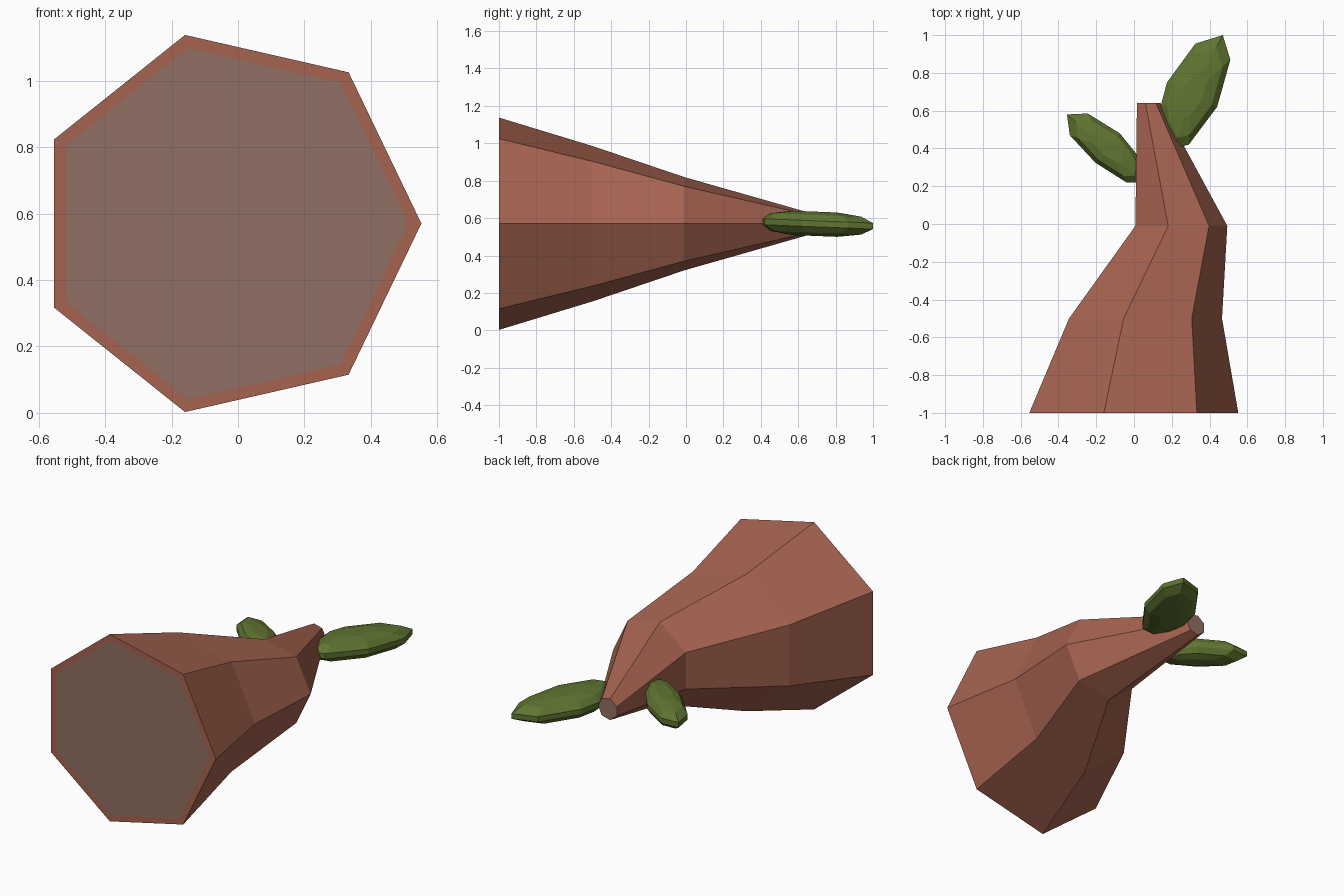
import bpy, bmesh
from math import cos, sin, tau
from mathutils import Vector

cube = bpy.data.objects.get("Cube")
if cube:
    bpy.data.objects.remove(cube, do_unlink=True)


def material(name, rgb):
    m = bpy.data.materials.new(name)
    m.use_nodes = True
    m.diffuse_color = (*rgb, 1)
    m.node_tree.nodes["Principled BSDF"].inputs["Base Color"].default_value = (*rgb, 1)
    return m


bark = material("bark_brown", (0.38, 0.125, 0.08))
wood = material("cut_wood", (0.28, 0.16, 0.125))
green = material("leaf_green", (0.115, 0.175, 0.03))
MID = 0.57


def loft(name, rings, mats):
    """Skin a list of closed rings, cap both ends and return object and bmesh."""
    bm = bmesh.new()
    loops = [[bm.verts.new(p) for p in ring] for ring in rings]
    n = len(loops[0])
    for a, b in zip(loops, loops[1:]):
        for i in range(n):
            j = (i + 1) % n
            bm.faces.new((a[i], a[j], b[j], b[i]))
    caps = [bm.faces.new(loops[0]), bm.faces.new(loops[-1])]
    bmesh.ops.recalc_face_normals(bm, faces=bm.faces)
    mesh = bpy.data.meshes.new(name)
    obj = bpy.data.objects.new(name, mesh)
    bpy.context.collection.objects.link(obj)
    for m in mats:
        mesh.materials.append(m)
    return obj, bm, caps


# Seven-sided bent trunk: (y, centre x, radius)
sections = [(-1, -0.03, 0.582), (-0.5, 0.04, 0.426), (-0.01, 0.238, 0.256), (0.64, 0.075, 0.066)]
rings = [[(cx + r * cos(tau * i / 7), y, MID + r * sin(tau * i / 7)) for i in range(7)]
         for y, cx, r in sections]
trunk, bm, caps = loft("trunk", rings, [bark, wood])

# Cut ends: the wide one keeps a bark rim
bmesh.ops.inset_individual(bm, faces=[caps[0]], thickness=0.04)
for cap in caps:
    cap.material_index = 1
bm.to_mesh(trunk.data)
bm.free()


# Flat, domed leaves built from an outline: (scale, height) layers
layers = [(0.4, -0.065), (0.8, -0.048), (1, -0.016), (1, 0.016), (0.8, 0.048), (0.4, 0.065)]


def leaf(name, outline, tilt):
    pts = [Vector(p) for p in outline]
    c = sum(pts, Vector((0, 0))) / len(pts)
    rings = []
    for s, h in layers:
        ring = [c + (p - c) * s for p in pts]
        rings.append([(q.x, q.y, MID + h + tilt * (q.y - c.y)) for q in ring])
    obj, bm, _ = loft(name, rings, [green])
    bm.to_mesh(obj.data)
    bm.free()


leaf("left_leaf", [(0.47, 1), (0.325, 0.955), (0.175, 0.75), (0.14, 0.62), (0.16, 0.5),
                   (0.215, 0.4), (0.29, 0.42), (0.44, 0.62), (0.51, 0.87)], -0.04)
leaf("right_leaf", [(-0.355, 0.58), (-0.245, 0.585), (-0.075, 0.48), (0.01, 0.375), (0.055, 0.29),
                    (0.03, 0.22), (-0.04, 0.22), (-0.205, 0.325), (-0.34, 0.47)], -0.04)
